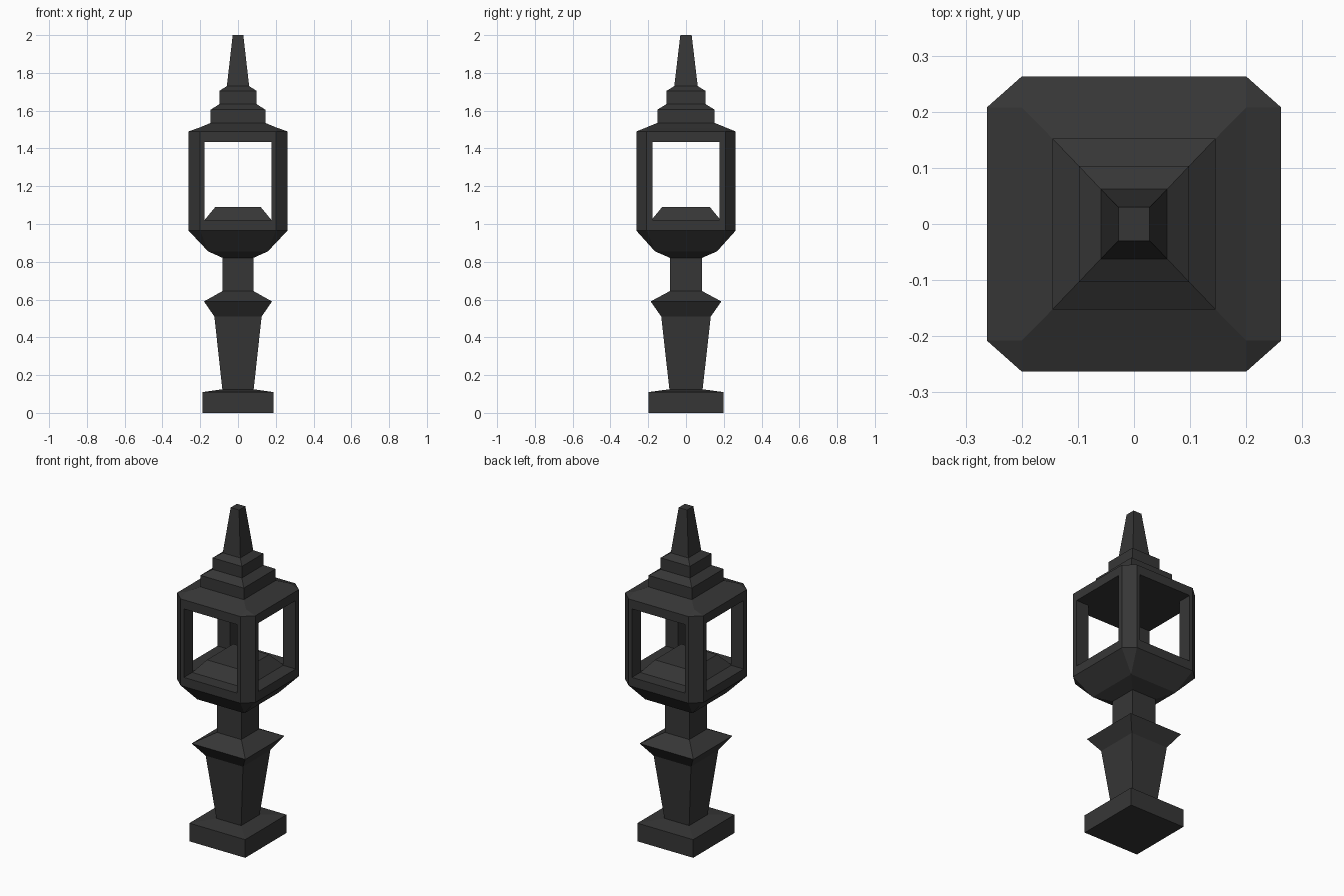
import bpy
import bmesh

cube = bpy.data.objects.get("Cube")
if cube:
    bpy.data.objects.remove(cube, do_unlink=True)

iron = bpy.data.materials.new("dark_stone")
iron.use_nodes = True
colour = (0.037, 0.037, 0.037, 1)
iron.diffuse_color = colour
iron.node_tree.nodes["Principled BSDF"].inputs["Base Color"].default_value = colour

# Lamp house outline: half widths, and where its corner chamfers begin
HX, HY, CX, CY = 0.262, 0.263, 0.2, 0.208
POST_IN = 0.178
FLOOR, CEILING, EAVE = 1.02, 1.435, 1.49


def loft(name, rings):
    """Skin four-sided rings (hx, hy, z) or chamfered rings (hx, hy, z, cx, cy)."""
    bm = bmesh.new()
    loops = []
    for hx, hy, z, *cut in rings:
        cx, cy = cut or (hx, hy)
        pts = []
        for sx, sy in ((1, 1), (-1, 1), (-1, -1), (1, -1)):
            pair = [(sx * hx, sy * cy), (sx * cx, sy * hy)]
            pts += pair if sx * sy > 0 else pair[::-1]
        loops.append([bm.verts.new((x, y, z)) for x, y in pts])
    for low, high in zip(loops, loops[1:]):
        for i in range(8):
            j = (i + 1) % 8
            bm.faces.new((low[i], low[j], high[j], high[i]))
    bm.faces.new(loops[0][::-1])
    bm.faces.new(loops[-1])
    return finish(name, bm)


def finish(name, bm):
    """Merge collapsed corners and make the flat-shaded object."""
    bmesh.ops.remove_doubles(bm, verts=bm.verts, dist=0.0001)
    bmesh.ops.recalc_face_normals(bm, faces=bm.faces)
    mesh = bpy.data.meshes.new(name)
    bm.to_mesh(mesh)
    bm.free()
    mesh.materials.append(iron)
    obj = bpy.data.objects.new(name, mesh)
    bpy.context.collection.objects.link(obj)
    return obj


def house_ring(z):
    return (HX, HY, z, CX, CY)


# Foot block with a shallow sloped top
loft("base", [(0.187, 0.198, 0), (0.187, 0.198, 0.11), (0.083, 0.088, 0.125)])

# Flared shaft, collar and neck
loft("pedestal", [(0.083, 0.088, 0.125), (0.125, 0.131, 0.51),
                  (0.18, 0.187, 0.59), (0.082, 0.085, 0.645),
                  (0.082, 0.085, 0.82)])

# Bowl under the lamp house, widening from a square to chamfered corners
loft("bowl", [(0.08, 0.083, 0.82), (0.158, 0.164, 0.855),
              house_ring(0.965), house_ring(FLOOR)])

# Raised floor inside the lamp house
loft("lamp_floor", [(0.178, 0.184, FLOOR), (0.12, 0.126, 1.09)])

# Corner posts
for sx, side in ((1, "left"), (-1, "right")):
    for sy, end in ((1, "back"), (-1, "front")):
        bm = bmesh.new()
        outline = [(POST_IN, POST_IN), (HX, POST_IN), (HX, CY), (CX, HY), (POST_IN, HY)]
        face = bm.faces.new([bm.verts.new((sx * x, sy * y, FLOOR)) for x, y in outline])
        top = bmesh.ops.extrude_face_region(bm, geom=[face])["geom"]
        verts = [v for v in top if isinstance(v, bmesh.types.BMVert)]
        bmesh.ops.translate(bm, verts=verts, vec=(0, 0, CEILING - FLOOR))
        finish(f"{end}_{side}_post", bm)

# Header and stepped roof
loft("roof", [house_ring(CEILING), house_ring(EAVE), (CX, CY, 1.512),
              (0.145, 0.152, 1.535), (0.145, 0.152, 1.605),
              (0.098, 0.103, 1.635), (0.098, 0.103, 1.705),
              (0.059, 0.062, 1.73)])

# Tapered spire
loft("spire", [(0.059, 0.062, 1.73), (0.028, 0.03, 2)])
